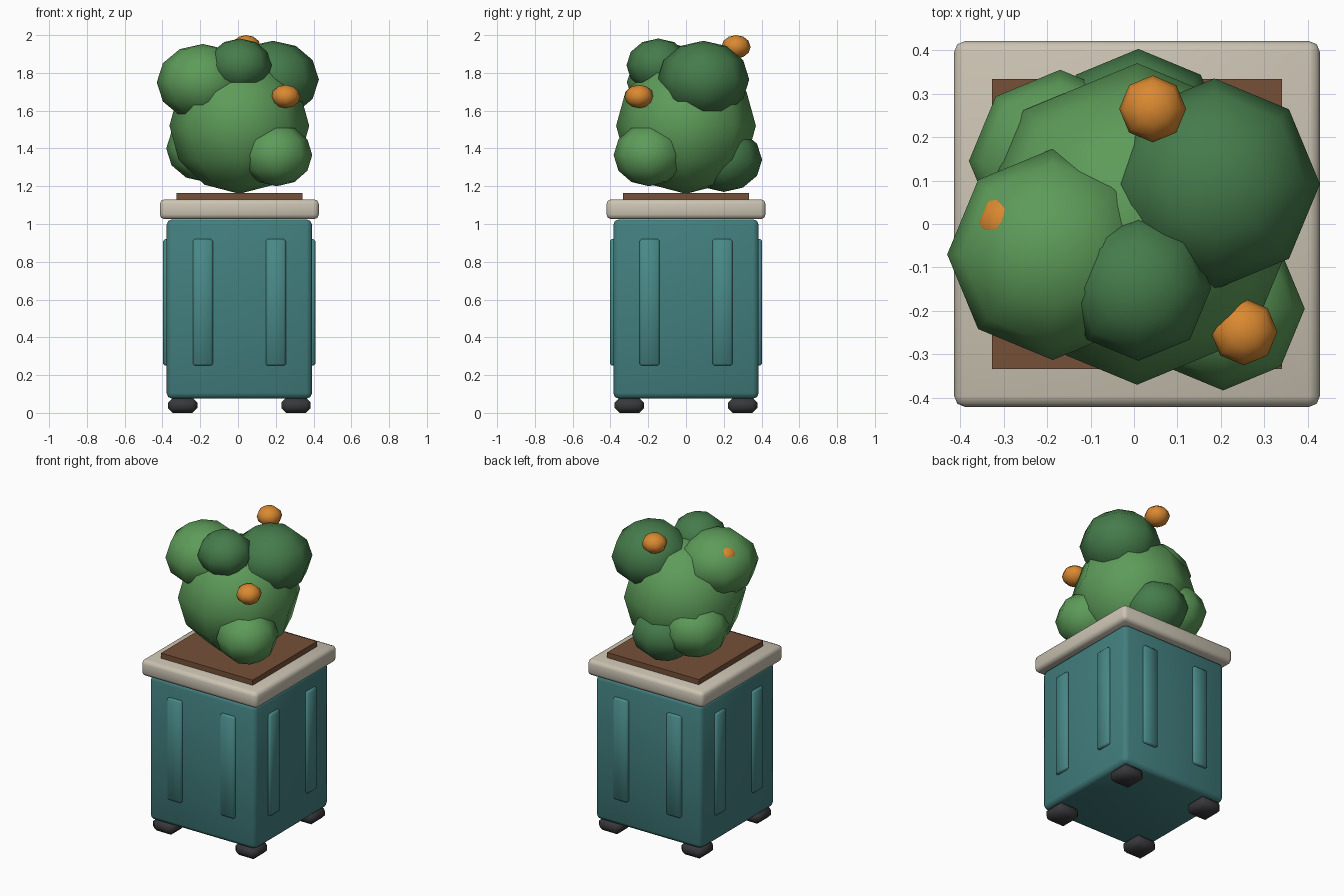
import bpy, math

cube = bpy.data.objects.get("Cube")
if cube:
    bpy.data.objects.remove(cube, do_unlink=True)


def material(name, rgb):
    m = bpy.data.materials.new(name)
    m.use_nodes = True
    m.diffuse_color = (*rgb, 1)
    m.node_tree.nodes["Principled BSDF"].inputs["Base Color"].default_value = (*rgb, 1)
    return m


teal = material("teal", (0.055, 0.21, 0.21))
light_teal = material("light teal", (0.065, 0.25, 0.245))
cream = material("cream", (0.60, 0.55, 0.45))
soil_brown = material("soil brown", (0.18, 0.08, 0.04))
charcoal = material("charcoal", (0.04, 0.04, 0.045))
leaf = material("leaf green", (0.11, 0.33, 0.10))
dark_leaf = material("dark leaf green", (0.06, 0.20, 0.07))
orange = material("orange", (0.70, 0.25, 0.03))

CX = 0.007  # planter centre in x


def box(name, center, size, mat, bevel=0, segments=2):
    bpy.ops.mesh.primitive_cube_add(size=1, location=center)
    ob = bpy.context.object
    ob.name = name
    ob.scale = size
    bpy.ops.object.transform_apply(location=False, rotation=False, scale=True)
    ob.data.materials.append(mat)
    if bevel:
        mod = ob.modifiers.new("bevel", "BEVEL")
        mod.width = bevel
        mod.segments = segments
        bpy.ops.object.modifier_apply(modifier=mod.name)
        bpy.ops.object.shade_smooth_by_angle(angle=math.radians(50))
    return ob


def ball(name, center, radius, height, mat):
    bpy.ops.mesh.primitive_uv_sphere_add(segments=8, ring_count=6, radius=1, location=center)
    ob = bpy.context.object
    ob.name = name
    ob.scale = (radius, radius, height)
    bpy.ops.object.transform_apply(location=False, rotation=False, scale=True)
    ob.data.materials.append(mat)
    bpy.ops.object.shade_smooth()
    return ob


# Planter body, rim and soil
box("planter_body", (CX, 0, 0.55), (0.77, 0.77, 0.95), teal, 0.03)
box("planter_rim", (CX, 0, 1.078), (0.842, 0.842, 0.105), cream, 0.025)
box("soil", (CX, 0, 1.11), (0.667, 0.667, 0.11), soil_brown)

# Feet
for sx in (-1, 1):
    for sy in (-1, 1):
        box("foot", (CX + sx * 0.3, sy * 0.3, 0.04), (0.155, 0.155, 0.08), charcoal, 0.025, 1)

# Raised slats, two on each side
for side in (-1, 1):
    for offset in (-0.193, 0.193):
        box("slat_front_back", (CX + offset, side * 0.388, 0.585), (0.106, 0.03, 0.67), light_teal, 0.01, 1)
        box("slat_side", (CX + side * 0.388, offset, 0.585), (0.03, 0.106, 0.67), light_teal, 0.01, 1)

# Foliage clumps
ball("foliage_core", (0.007, 0, 1.52), 0.37, 0.36, leaf)
ball("foliage_upper_right", (-0.187, -0.07, 1.75), 0.243, 0.203, leaf)
ball("foliage_upper_left", (0.185, 0.092, 1.765), 0.243, 0.205, dark_leaf)
ball("foliage_top_front", (0.01, -0.147, 1.84), 0.168, 0.142, dark_leaf)
ball("foliage_low_front", (0.205, -0.195, 1.365), 0.188, 0.165, leaf)
ball("foliage_low_back", (0.01, 0.2, 1.34), 0.203, 0.17, dark_leaf)
ball("foliage_low_side", (-0.17, 0.145, 1.4), 0.21, 0.178, leaf)

# Fruit
for center in ((0.043, 0.265, 1.938), (0.253, -0.248, 1.675), (-0.285, 0.002, 1.845)):
    ball("fruit", center, 0.077, 0.062, orange)
